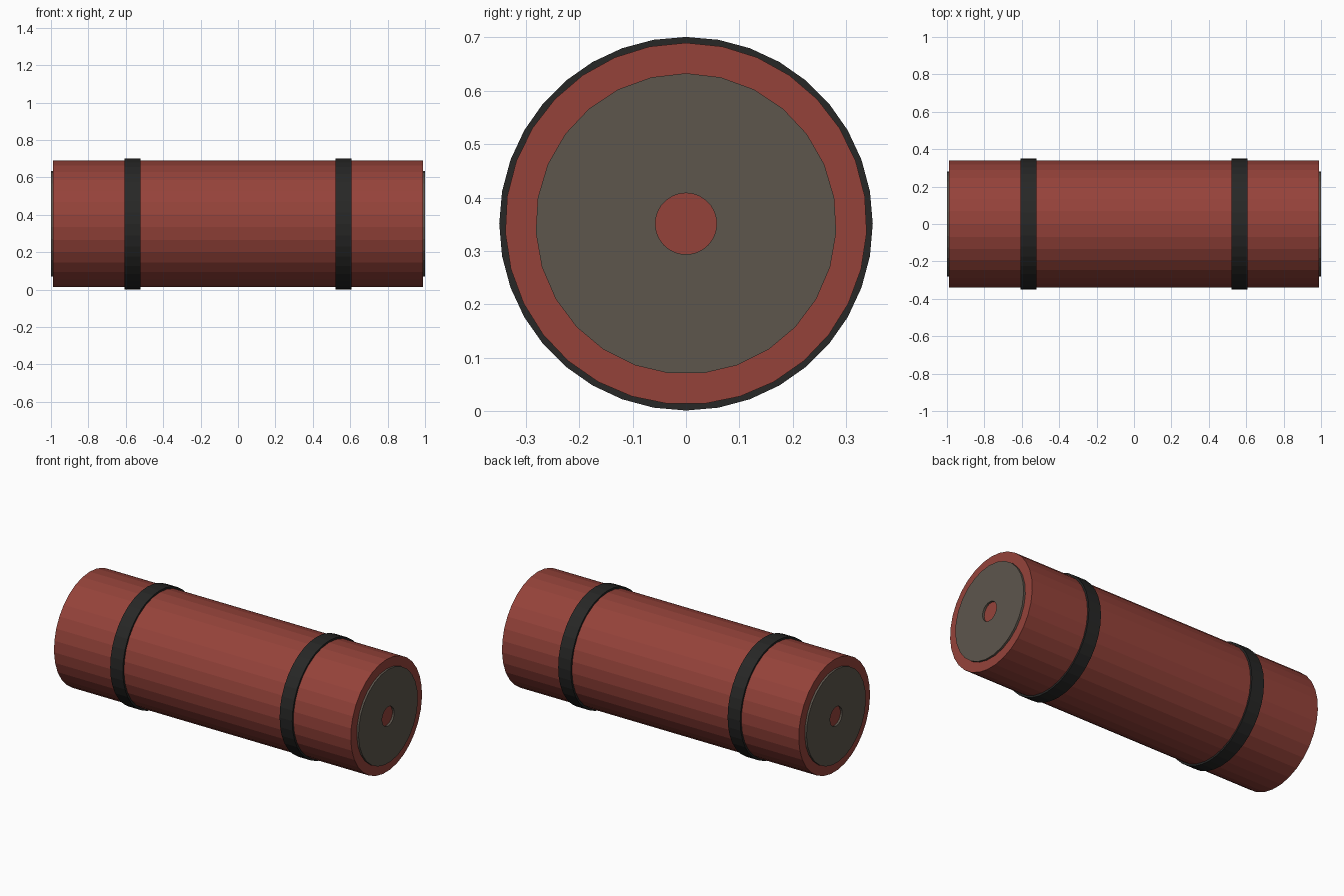
import bpy, bmesh
from math import sin, cos, tau

if "Cube" in bpy.data.objects:
    bpy.data.objects.remove(bpy.data.objects["Cube"])

AXIS_Z = 0.351


def material(name, rgb):
    m = bpy.data.materials.new(name)
    m.diffuse_color = (*rgb, 1)
    m.use_nodes = True
    m.node_tree.nodes["Principled BSDF"].inputs["Base Color"].default_value = m.diffuse_color
    return m


RED = material("red", (0.30, 0.055, 0.042))
GREY = material("dark_grey", (0.11, 0.092, 0.073))
BLACK = material("black", (0.02, 0.02, 0.019))


def ring_of_verts(bm, x, r, sides):
    # first vertex points straight up
    return [bm.verts.new((x, r * sin(tau * i / sides), r * cos(tau * i / sides)))
            for i in range(sides)]


def lathe(name, profile, sides, mat, closed=False):
    """Turn (x, radius) points round the x axis: capped, or closed to a ring."""
    bm = bmesh.new()
    rings = [ring_of_verts(bm, x, r, sides) for x, r in profile]
    pairs = list(zip(rings, rings[1:]))
    if closed:
        pairs.append((rings[-1], rings[0]))
    else:
        bm.faces.new(rings[0])
        bm.faces.new(rings[-1])
    for a, b in pairs:
        for i in range(sides):
            j = (i + 1) % sides
            bm.faces.new((a[i], a[j], b[j], b[i]))
    bmesh.ops.recalc_face_normals(bm, faces=bm.faces)
    me = bpy.data.meshes.new(name)
    bm.to_mesh(me)
    bm.free()
    me.materials.append(mat)
    ob = bpy.data.objects.new(name, me)
    ob.location.z = AXIS_Z
    bpy.context.collection.objects.link(ob)
    return ob


# main roll
lathe("body", [(-0.988, 0.339), (0.988, 0.339)], 31, RED)

for side, s in (("left", -1), ("right", 1)):
    # strap round the body
    a, b = s * 0.522, s * 0.606
    lathe(side + "_strap", [(a, 0.33), (a, 0.35), (b, 0.35), (b, 0.33)],
          36, BLACK, closed=True)
    # thin end plate with a round hole showing the body behind
    a, b = s * 0.98, s * 1.0
    lathe(side + "_end_plate", [(a, 0.0575), (a, 0.282), (b, 0.282), (b, 0.0575)],
          27, GREY, closed=True)
